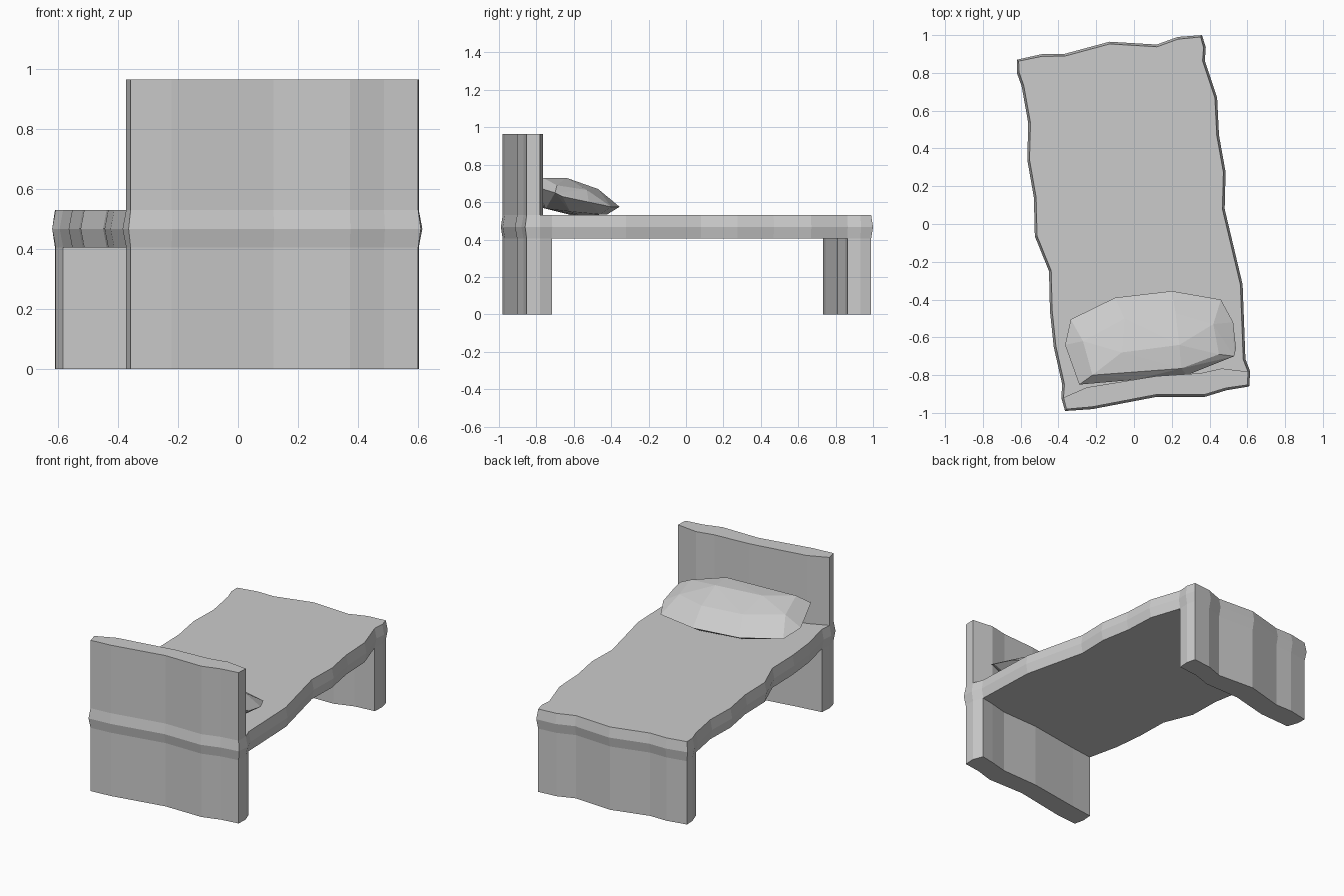
import bpy, bmesh
from mathutils import Vector

if "Cube" in bpy.data.objects:
    bpy.data.objects.remove(bpy.data.objects["Cube"])

# Wavy outline of the bed, clockwise from above, split into its four sides
foot_edge = [(-.595, .73), (-.62, .80), (-.62, .87), (-.485, .90), (-.37, .90), (-.13, .965),
             (.12, .95), (.23, .99), (.36, 1.0), (.38, .935), (.375, .865)]
right_edge = [(.44, .67), (.45, .47), (.485, .275), (.48, .08), (.575, -.32)]
head_edge = [(.59, -.715), (.615, -.78), (.61, -.86), (.49, -.88), (.375, -.915), (.12, -.915),
             (-.22, -.98), (-.365, -.99), (-.385, -.92), (-.38, -.85)]
left_edge = [(-.425, -.65), (-.445, -.46), (-.45, -.25), (-.525, -.065), (-.53, .14),
             (-.565, .34), (-.56, .535)]
outline = [Vector(p) for p in foot_edge + right_edge + head_edge + left_edge]


def inset(points, d):
    """Move every point of a clockwise outline inward by d."""
    out = []
    for i, p in enumerate(points):
        a = (p - points[i - 1]).normalized()
        b = (points[(i + 1) % len(points)] - p).normalized()
        n = (Vector((a.y, -a.x)) + Vector((b.y, -b.x))).normalized()
        out.append(p + n * d)
    return out


def finish(name, bm):
    bmesh.ops.recalc_face_normals(bm, faces=bm.faces)
    mesh = bpy.data.meshes.new(name)
    bm.to_mesh(mesh)
    bm.free()
    bpy.context.collection.objects.link(bpy.data.objects.new(name, mesh))


def loft(name, layers):
    """Closed solid through stacked (outline, z) layers."""
    bm = bmesh.new()
    rings = [[bm.verts.new((p[0], p[1], z)) for p in pts] for pts, z in layers]
    for lo, hi in zip(rings, rings[1:]):
        for i in range(len(lo)):
            bm.faces.new((lo[i - 1], lo[i], hi[i], hi[i - 1]))
    bm.faces.new(rings[0])
    bm.faces.new(rings[-1])
    finish(name, bm)


inner = inset(outline, .012)
nf, nr, nh = len(foot_edge), len(right_edge), len(head_edge)
foot = inner[:nf]
head = inner[nf + nr:nf + nr + nh]

# Mattress slab with a pointed rim
loft("mattress_slab", [(inner, .405), (outline, .467), (inner, .53)])

# Foot panel, head panel and headboard follow the slab outline
loft("foot_panel", [(foot + [(.23, .85), (.11, .81), (-.13, .805), (-.37, .745)], z) for z in (0, .405)])
loft("head_panel", [(head + [(-.22, -.83), (.12, -.775), (.375, -.765), (.49, -.735)], z) for z in (0, .405)])
loft("headboard", [(head[1:-1] + [(-.25, -.865), (.12, -.805), (.35, -.79), (.465, -.765)], z)
                   for z in (.53, .965)])

# Faceted pillow leaning on the headboard
rim = [(-.365, -.64, .62), (-.335, -.505, .59), (-.10, -.39, .58), (.20, -.355, .575), (.46, -.40, .575),
       (.525, -.52, .60), (.54, -.66, .63), (.53, -.70, .65), (.28, -.80, .68), (0, -.825, .69), (-.29, -.85, .68)]
top = [(-.065, -.68, .73), (.24, -.64, .73), (.25, -.765, .73), (-.22, -.80, .725), (-.27, -.62, .685),
       (-.05, -.50, .675), (.22, -.47, .67), (.42, -.53, .665), (.45, -.69, .69)]
bottom = [(-.25, -.60, .545), (-.08, -.47, .535), (.20, -.42, .535), (.40, -.46, .535), (.44, -.62, .55),
          (0, -.60, .527), (.25, -.56, .527), (.22, -.75, .565), (-.22, -.77, .57)]
bm = bmesh.new()
for co in rim + top + bottom:
    bm.verts.new(co)
bmesh.ops.convex_hull(bm, input=bm.verts)
bmesh.ops.delete(bm, geom=[v for v in bm.verts if not v.link_faces], context='VERTS')
finish("pillow", bm)
